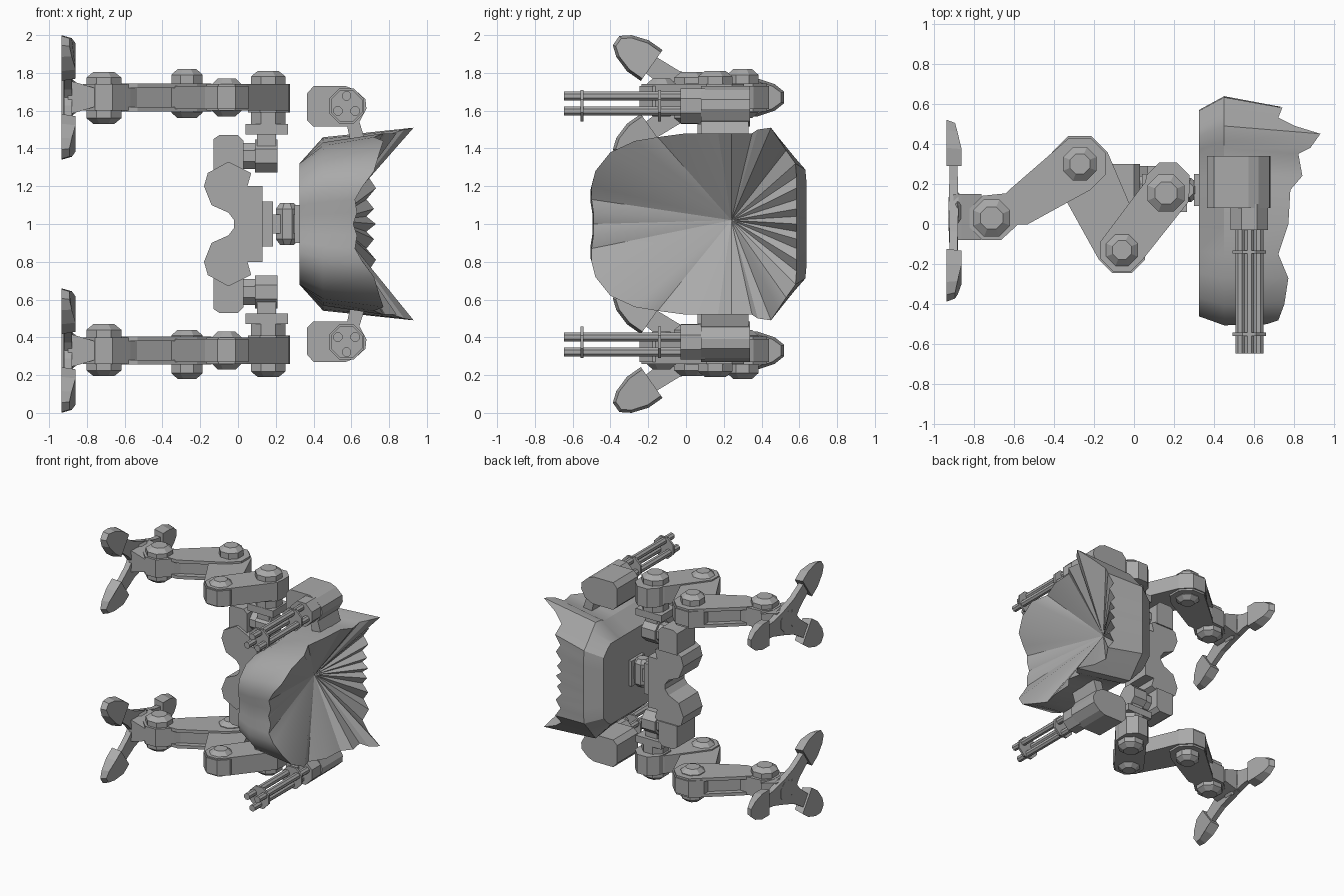
import bpy, bmesh, math
from mathutils import Vector, Matrix

cube = bpy.data.objects.get("Cube")
if cube:
    bpy.data.objects.remove(cube)

grey = bpy.data.materials.new("plain grey")
grey.use_nodes = True
grey.diffuse_color = (0.4, 0.4, 0.4, 1)
grey.node_tree.nodes["Principled BSDF"].inputs["Base Color"].default_value = grey.diffuse_color


def finish(bm, name, mirror=True, smooth=None):
    """Normals, optional mirrored twin across the z = 1 plane, then the object."""
    bmesh.ops.recalc_face_normals(bm, faces=bm.faces)
    if mirror:
        twin = bmesh.ops.duplicate(bm, geom=bm.verts[:] + bm.edges[:] + bm.faces[:])["geom"]
        for v in [g for g in twin if isinstance(g, bmesh.types.BMVert)]:
            v.co.z = 2 - v.co.z
        bmesh.ops.reverse_faces(bm, faces=[g for g in twin if isinstance(g, bmesh.types.BMFace)])
    mesh = bpy.data.meshes.new(name)
    bm.to_mesh(mesh)
    bm.free()
    mesh.materials.append(grey)
    obj = bpy.data.objects.new(name, mesh)
    bpy.context.collection.objects.link(obj)
    if smooth:
        bpy.ops.object.select_all(action="DESELECT")
        obj.select_set(True)
        bpy.context.view_layer.objects.active = obj
        bpy.ops.object.shade_smooth_by_angle(angle=math.radians(smooth))
    return obj


def place(axis, a, b, h):
    """Point at (a, b) in the plane across the axis, at height h along it."""
    return {"x": (h, a, b), "y": (a, h, b), "z": (a, b, h)}[axis]


def loft(bm, rings):
    loops = [[bm.verts.new(p) for p in ring] for ring in rings]
    n = len(loops[0])
    for lo, hi in zip(loops, loops[1:]):
        for i in range(n):
            j = (i + 1) % n
            bm.faces.new((lo[i], lo[j], hi[j], hi[i]))
    bm.faces.new(loops[0])
    return loops[-1]


def prism(name, axis, pts, lo, hi, mirror=True):
    bm = bmesh.new()
    bm.faces.new(loft(bm, [[place(axis, a, b, h) for a, b in pts] for h in (lo, hi)]))
    return finish(bm, name, mirror)


def circle(a, b, r, n=8):
    return [(a + r * math.cos(math.tau * (i + .5) / n), b + r * math.sin(math.tau * (i + .5) / n))
            for i in range(n)]


def lathe(name, axis, a, b, profile, n=8, mirror=True):
    """Stack of rings given as (height, radius)."""
    bm = bmesh.new()
    bm.faces.new(loft(bm, [[place(axis, p, q, h) for p, q in circle(a, b, r, n)] for h, r in profile]))
    return finish(bm, name, mirror)


def box(name, x, y, z, mirror=True):
    return prism(name, "z", [(x[0], y[0]), (x[1], y[0]), (x[1], y[1]), (x[0], y[1])], z[0], z[1], mirror)


def link(name, p, q, rp, rq, lo, hi):
    """Limb segment: hull around two octagonal ends."""
    bm = bmesh.new()
    for c, r in ((p, rp), (q, rq)):
        for h in (lo, hi):
            for a, b in circle(c[0], c[1], r):
                bm.verts.new((a, b, h))
    bmesh.ops.convex_hull(bm, input=bm.verts)
    loose = [v for v in bm.verts if not v.link_faces]
    bmesh.ops.delete(bm, geom=loose, context="VERTS")
    bmesh.ops.dissolve_limit(bm, angle_limit=.02, verts=bm.verts, edges=bm.edges)
    return finish(bm, name)


# Torso shell: small flat base, wide middle, torn rim, fan down into the crater
rim = [(-.49, 0, .61), (-.49, .06, .63), (-.5, .13, .62), (-.5, .2, .66),
       (-.48, .28, .72), (-.4, .38, .75), (-.27, .44, .77), (-.15, .46, .72), (0, .48, .77),
       (.17, .48, .78), (.24, .48, .84), (.35, .48, .82), (.38, .5, .88), (.45, .51, .93),
       (.49, .45, .8), (.53, .39, .72), (.58, .32, .74), (.585, .25, .69), (.585, .19, .73),
       (.585, .13, .68), (.585, .08, .72), (.585, .04, .68), (.585, 0, .73)]
rim += [(y, -z, x) for y, z, x in rim[-2:0:-1]]


def section(x, front, back, height, limit):
    return [(x, .06 + (y - .06) * (back if y > .06 else front), 1 + max(-limit, min(limit, z * height)))
            for y, z, _ in rim]


bm = bmesh.new()
edge = loft(bm, [section(.325, .93, .97, .75, .32), section(.45, 1.01, 1.1, .9, 1),
                 [(x, y, 1 + z) for y, z, x in rim]])
centre = bm.verts.new((.5, .24, 1.02))
for i, v in enumerate(edge):
    bm.faces.new((v, edge[(i + 1) % len(edge)], centre))
finish(bm, "torso_shell", mirror=False, smooth=30)

# Waist joint between torso and pelvis
box("waist_plate", (.12, .185), (.08, .26), (.88, 1.12), False)
box("waist_tongue", (.18, .34), (.12, .22), (.95, 1.05), False)
lathe("waist_pin", "z", .26, .17, [(.89, .04), (.92, .065), (1.08, .065), (1.11, .04)], mirror=False)
box("waist_socket", (.3, .34), (.09, .25), (.9, 1.1), False)

# Pelvis with two rounded lobes
half = [(.13, .2), (.05, .2), (.07, .27), (-.05, .33), (-.16, .27), (-.18, .2), (-.14, .1), (-.05, .06), (-.02, .02)]
prism("pelvis", "y", [(x, 1 + z) for x, z in half] + [(x, 1 - z) for x, z in half[::-1]], .05, .29, False)
prism("hip_block", "y", [(-.13, 1.28), (.03, 1.28), (.03, 1.44), (0, 1.47), (-.1, 1.47), (-.13, 1.45)], .07, .3)

# Hip joint stack
lathe("hip_axle", "x", .17, 1.36, [(.02, .075), (.1, .075)])
prism("hip_bracket", "x", circle(.17, 1.36, .095), .09, .21)
box("hip_neck", (.1, .2), (.1, .22), (1.4, 1.49))
box("hip_plate", (.04, .265), (.06, .25), (1.475, 1.53))
lathe("hip_column", "z", .16, .155, [(1.52, .1), (1.61, .1)])

# Leg segments, from hip to ankle; the shin is two plates around a slimmer core
hip, knee, elbow, ankle = (.16, .155), (-.06, -.13), (-.27, .3), (-.71, .03)
shin_end = (-.57, .09)
link("hip_hub", hip, (.17, .2), .115, .115, 1.59, 1.74)
link("upper_leg", hip, knee, .12, .115, 1.6, 1.74)
link("middle_leg", knee, elbow, .125, .15, 1.61, 1.73)
link("shin_core", elbow, shin_end, .1, .06, 1.6, 1.74)
link("shin_lower_plate", elbow, shin_end, .14, .1, 1.595, 1.62)
link("shin_upper_plate", elbow, shin_end, .14, .1, 1.72, 1.745)
link("ankle_fork", (-.6, .08), ankle, .08, .12, 1.6, 1.74)

# Joint bolts with domed octagonal caps
for name, (x, y), r, lo, hi in (("hip_bolt", hip, .1, 1.56, 1.81), ("knee_bolt", knee, .085, 1.57, 1.77),
                                ("elbow_bolt", elbow, .09, 1.56, 1.82), ("ankle_bolt", ankle, .1, 1.53, 1.805)):
    lathe(name, "z", x, y, [(lo, r * .6), (lo + .03, r), (hi - .03, r), (hi, r * .6)])

# Foot: hub, mount and three toes
foot = Vector((-.9, .06, 1.67))
prism("foot_mount", "y", [(-.9, 1.58), (-.86, 1.59), (-.76, 1.62), (-.76, 1.72), (-.86, 1.75), (-.9, 1.76)], -.08, .15)
lathe("foot_hub", "x", foot.y, foot.z, [(-.925, .08), (-.88, .11), (-.85, .07)])
side = [(0, .1), (.09, .1), (.18, .07), (.23, .03)]
outline = side + [(a, -b) for a, b in side[::-1]]
for name, angle, root in (("upper_toe", 145, .295), ("lower_toe", 215, .295), ("back_toe", 0, .23)):
    turn = Matrix.Rotation(math.radians(angle), 3, "X")
    pad = bmesh.new()
    rings = [[(-.035, root + a, b) for a, b in outline],
             [(.04 - .25 * max(0, a - .1), root + a * .93, b * .85) for a, b in outline]]
    pad.faces.new(loft(pad, [[foot + turn @ Vector(p) for p in ring] for ring in rings]))
    finish(pad, name + "_pad")
    neck = bmesh.new()
    rings = [[(x * t, r, z) for x, z in ((-w, -w), (w, -w), (w, w), (-w, w))]
             for r, w, t in ((.02, .1, .25), (.16, .06, .35), (root + .02, .05, .4))]
    neck.faces.new(loft(neck, [[foot + turn @ Vector(p) for p in ring] for ring in rings]))
    finish(neck, name + "_neck")

# Rotary guns beside the torso
gx, gz = .575, 1.625
pod = [(.365, 1.55), (.4, 1.515), (.58, 1.515), (.645, 1.545), (.68, 1.61), (.675, 1.66),
       (.62, 1.71), (.57, 1.73), (.4, 1.73), (.365, 1.69)]
prism("gun_pod", "y", pod, .08, .34)
lathe("gun_collar", "y", gx, gz, [(-.03, .1), (.1, .1)])
for i in range(3):
    a = math.radians(90 + 120 * i)
    lathe("gun_barrel_%d" % (i + 1), "y", gx + .053 * math.cos(a), gz + .053 * math.sin(a),
          [(-.645, .026), (0, .026)])
for name, y in (("muzzle_ring", -.55), ("rear_ring", -.14)):
    lathe(name, "y", gx, gz, [(y - .008, .09), (y + .008, .09)])
prism("gun_mount", "y", [(.6, 1.42), (.68, 1.42), (.64, 1.55), (.57, 1.55)], .08, .33)
